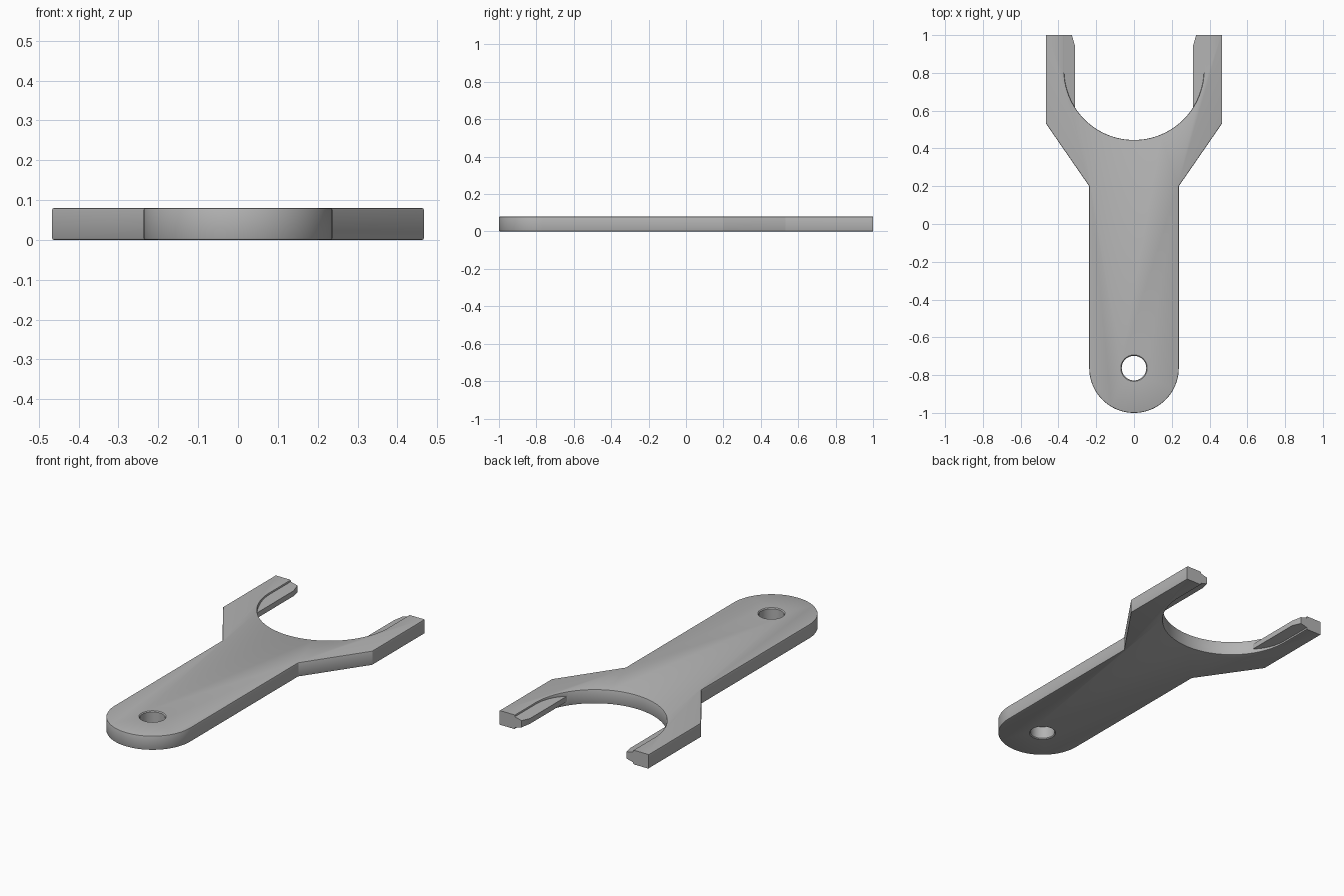
import bpy, bmesh
from math import sin, cos, pi
from mathutils import Vector

if "Cube" in bpy.data.objects:
    bpy.data.objects.remove(bpy.data.objects["Cube"], do_unlink=True)

THICK = 0.08
CHAMFER = 0.005
HANDLE_R, HOLE_R, HOLE_Y = 0.237, 0.065, -0.763
JAW_R, JAW_Y = 0.37, 0.815

grey = bpy.data.materials.new("plain grey")
grey.use_nodes = True
colour = (0.45, 0.45, 0.45, 1)
grey.diffuse_color = colour
grey.node_tree.nodes["Principled BSDF"].inputs["Base Color"].default_value = colour


def finish(bm, name):
    bmesh.ops.recalc_face_normals(bm, faces=bm.faces)
    mesh = bpy.data.meshes.new(name)
    bm.to_mesh(mesh)
    bm.free()
    mesh.materials.append(grey)
    obj = bpy.data.objects.new(name, mesh)
    bpy.context.collection.objects.link(obj)
    return obj


def prism(points, direction):
    """Extrude a closed outline of 3D points."""
    bm = bmesh.new()
    face = bm.faces.new([bm.verts.new(p) for p in points])
    out = bmesh.ops.extrude_face_region(bm, geom=[face], use_keep_orig=True)
    moved = [v for v in out["geom"] if isinstance(v, bmesh.types.BMVert)]
    bmesh.ops.translate(bm, verts=moved, vec=direction)
    bmesh.ops.recalc_face_normals(bm, faces=bm.faces)
    return bm


def combine(obj, other, operation):
    mod = obj.modifiers.new(operation.title(), 'BOOLEAN')
    mod.operation, mod.solver, mod.object = operation, 'EXACT', other
    bpy.context.view_layer.objects.active = obj
    bpy.ops.object.modifier_apply(modifier=mod.name)
    bpy.data.objects.remove(other, do_unlink=True)


# Spanner plate: rounded handle, flared shoulders and open round jaw
N = 32
outline = [(HANDLE_R * sin(pi / 2 * i / N), HOLE_Y - HANDLE_R * cos(pi / 2 * i / N))
           for i in range(N + 1)]
outline += [(HANDLE_R, 0.20), (0.467, 0.533), (0.467, 1), (JAW_R, 1)]
outline += [(JAW_R * cos(pi / 2 * i / N), JAW_Y - JAW_R * sin(pi / 2 * i / N))
            for i in range(N + 1)]
outline += [(-x, y) for x, y in reversed(outline[1:-1])]
bm = prism([(x, y, 0) for x, y in outline], (0, 0, THICK))

# Fine chamfer around the rims, leaving the jaw tips sharp
rims = [e for e in bm.edges
        if abs(e.verts[0].co.z - e.verts[1].co.z) < 0.001
        and min(v.co.y for v in e.verts) < 0.999]
bmesh.ops.bevel(bm, geom=rims, offset=CHAMFER, segments=2, profile=0.5,
                affect='EDGES', clamp_overlap=False)
spanner = finish(bm, "spanner_plate")

# Hanging hole with flared rims, cut by a turned shape
bm = bmesh.new()
rings = []
for radius, z in ((HOLE_R + 2 * CHAMFER, -CHAMFER), (HOLE_R, CHAMFER),
                  (HOLE_R, THICK - CHAMFER), (HOLE_R + 2 * CHAMFER, THICK + CHAMFER)):
    rings.append([bm.verts.new((radius * cos(2 * pi * i / 48),
                                HOLE_Y + radius * sin(2 * pi * i / 48), z))
                  for i in range(48)])
for low, high in zip(rings, rings[1:]):
    for i in range(48):
        j = (i + 1) % 48
        bm.faces.new((low[i], low[j], high[j], high[i]))
bm.faces.new(rings[0])
bm.faces.new(rings[-1])
combine(spanner, finish(bm, "hole_cutter"), 'DIFFERENCE')

# Tapered gripping ribs inside the two jaw arms, with clipped tips
for side in (1, -1):
    half = [(0.313, 0.015), (JAW_R, 0.030), (0.41, 0.030)]
    section = half + [(x, -z) for x, z in reversed(half)]
    bm = prism([(side * x, 0.58, THICK / 2 + z) for x, z in section], (0, 0.42, 0))
    cut = bmesh.ops.bisect_plane(
        bm, geom=bm.verts[:] + bm.edges[:] + bm.faces[:],
        plane_co=(side * 0.313, 0.945, 0),
        plane_no=Vector((-side * 0.055, 0.016, 0)).normalized(), clear_outer=True)
    bmesh.ops.holes_fill(bm, edges=[e for e in bm.edges if e.is_boundary])
    combine(spanner, finish(bm, "jaw_rib"), 'UNION')

# Smooth curves, crisp corners
bpy.ops.object.select_all(action='DESELECT')
spanner.select_set(True)
bpy.context.view_layer.objects.active = spanner
bpy.ops.object.shade_smooth_by_angle(angle=0.4)
